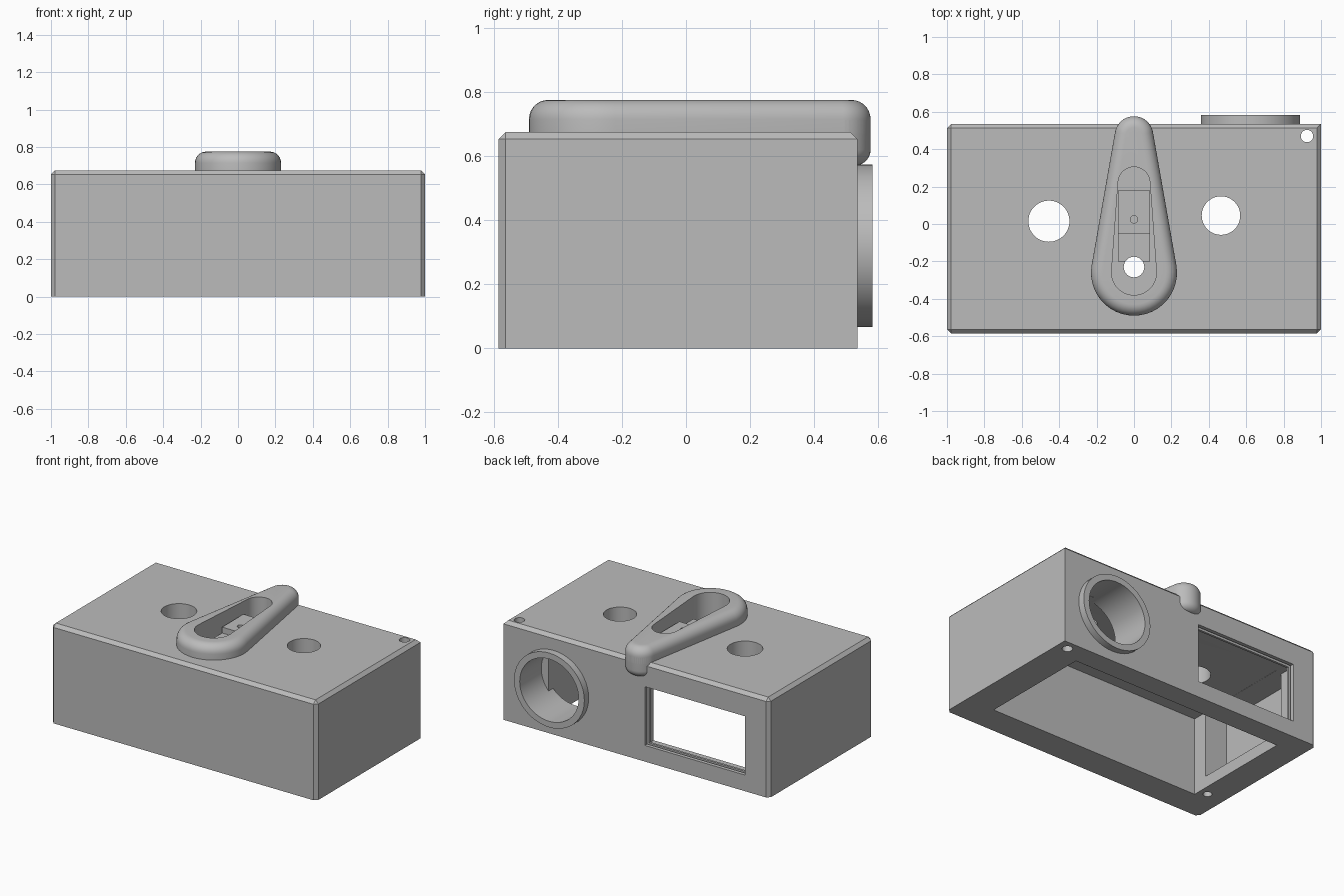
import bpy, bmesh
from math import sin, cos, pi, asin, radians
from mathutils import Matrix

cube = bpy.data.objects.get("Cube")
if cube:
    bpy.data.objects.remove(cube, do_unlink=True)

grey = bpy.data.materials.new("plain_grey")
grey.use_nodes = True
colour = (0.5, 0.5, 0.5, 1)
grey.diffuse_color = colour
grey.node_tree.nodes["Principled BSDF"].inputs["Base Color"].default_value = colour


def finish(name, bm):
    bmesh.ops.recalc_face_normals(bm, faces=bm.faces)
    mesh = bpy.data.meshes.new(name)
    bm.to_mesh(mesh)
    bm.free()
    mesh.materials.append(grey)
    obj = bpy.data.objects.new(name, mesh)
    bpy.context.collection.objects.link(obj)
    return obj


def box_mesh(x0, x1, y0, y1, z0, z1):
    bm = bmesh.new()
    bmesh.ops.create_cube(bm, size=1)
    bmesh.ops.scale(bm, vec=(x1 - x0, y1 - y0, z1 - z0), verts=bm.verts)
    bmesh.ops.translate(bm, vec=((x0 + x1) / 2, (y0 + y1) / 2, (z0 + z1) / 2), verts=bm.verts)
    return bm


def block(name, *bounds):
    return finish(name, box_mesh(*bounds))


def stack(name, rings):
    """Skin a pile of matching outlines, given as (points, z)."""
    bm = bmesh.new()
    loops = [[bm.verts.new((x, y, z)) for x, y in pts] for pts, z in rings]
    n = len(loops[0])
    for a, b in zip(loops, loops[1:]):
        for i in range(n):
            j = (i + 1) % n
            bm.faces.new((a[i], a[j], b[j], b[i]))
    bm.faces.new(loops[0])
    bm.faces.new(loops[-1])
    return finish(name, bm)


def circle(x, y, r, n=48):
    return [(x + r * cos(2 * pi * i / n), y + r * sin(2 * pi * i / n)) for i in range(n)]


def teardrop(y1, r1, y2, r2, n=24):
    a = asin((r1 - r2) / (y2 - y1))
    small = [a + (pi - 2 * a) * i / n for i in range(n + 1)]
    big = [pi - a + (pi + 2 * a) * i / n for i in range(n + 1)]
    return ([(r2 * cos(t), y2 + r2 * sin(t)) for t in small]
            + [(r1 * cos(t), y1 + r1 * sin(t)) for t in big])


def rod(name, x, y, r, z0, z1):
    return stack(name, [(circle(x, y, r), z0), (circle(x, y, r), z1)])


def oval_along_y(name, x, z, rx, rz, y0, y1):
    obj = rod(name, 0, 0, 1, 0, 1)
    obj.data.transform(Matrix(((rx, 0, 0, x), (0, 0, y1 - y0, y0), (0, rz, 0, z), (0, 0, 0, 1))))
    obj.data.flip_normals()
    return obj


def cut(target, cutter, keep=False):
    mod = target.modifiers.new("cut", "BOOLEAN")
    mod.operation = "DIFFERENCE"
    mod.solver = "EXACT"
    mod.object = cutter
    bpy.context.view_layer.objects.active = target
    bpy.ops.object.modifier_apply(modifier=mod.name)
    if not keep:
        bpy.data.objects.remove(cutter, do_unlink=True)


def smooth(obj):
    bpy.ops.object.select_all(action="DESELECT")
    obj.select_set(True)
    bpy.context.view_layer.objects.active = obj
    bpy.ops.object.shade_smooth_by_angle(angle=radians(30))


# Case body, chamfered on the top and on three upright edges
bm = box_mesh(-1, 1, -0.585, 0.535, 0, 0.675)
edges = []
for e in bm.edges:
    p, q = e.verts[0].co, e.verts[1].co
    top = min(p.z, q.z) > 0.6
    upright = abs(p.z - q.z) > 0.6 and not (p.x > 0 and p.y > 0)
    if top or upright:
        edges.append(e)
bmesh.ops.bevel(bm, geom=edges, offset=0.022, segments=1, affect="EDGES")
case = finish("case_body", bm)

# Hollow inside, side recess, and the room behind the window
cut(case, block("cavity", -0.81, 0.79, -0.39, 0.39, -0.1, 0.53))
cut(case, block("side_recess", -0.975, -0.7, -0.285, 0.37, 0.08, 0.529))
cut(case, block("window_room", -0.86, -0.03, 0.3, 0.475, 0.08, 0.528))

# Window with a glazing groove
cut(case, block("window", -0.82, -0.065, 0.45, 0.7, 0.11, 0.51))
cut(case, block("window_groove", -0.84, -0.045, 0.49, 0.51, 0.09, 0.525))

# Round holes in the lid and the screw holes
for x, y, r in ((-0.455, 0.015, 0.11), (0.465, 0.045, 0.103)):
    cut(case, rod("lid_hole", x, y, r, 0.45, 0.9))
cut(case, rod("corner_hole", 0.925, 0.47, 0.033, -0.1, 0.9))
cut(case, rod("screw_hole", -0.87, -0.34, 0.028, -0.1, 0.3))
cut(case, rod("shaft_hole", 0, -0.23, 0.055, 0.45, 0.9))
cut(case, oval_along_y("tube_seat", 0.623, 0.32, 0.24, 0.23, 0.35, 0.7))

# Round collar tube on the back
collar = oval_along_y("back_collar", 0.623, 0.32, 0.265, 0.253, 0.3, 0.582)
cut(collar, oval_along_y("collar_bore", 0.623, 0.32, 0.222, 0.212, 0.2, 0.7))

# Teardrop lever with a rounded top edge
fillet, steps = 0.06, 7
rings = [(teardrop(-0.26, 0.23, 0.473, 0.103), 0.67)]
for i in range(steps + 1):
    t = pi / 2 * i / steps
    off = fillet * (1 - cos(t))
    rings.append((teardrop(-0.26, 0.23 - off, 0.473, 0.103 - off), 0.715 + fillet * sin(t)))
lever = stack("lever", rings)

# Pocket through the lever into the lid
outline = teardrop(-0.26, 0.12, 0.22, 0.085)
pocket = stack("pocket", [(outline, 0.6), (outline, 0.9)])
cut(case, pocket, keep=True)
cut(lever, pocket)

# Hooked lever tip hanging over the back edge
rings = []
for i in range(steps + 1):
    t = pi / 2 * (1 - i / steps)
    rings.append((circle(0, 0.473, 0.103 - 0.05 * (1 - cos(t))), 0.62 - 0.05 * sin(t)))
rings.append((circle(0, 0.473, 0.103), 0.712))
tip = stack("lever_tip", rings)

# Stepped bridge inside the pocket
bridge = block("bridge_high", -0.085, 0.085, -0.05, 0.18, 0.59, 0.69)
cut(bridge, rod("pin_hole", 0, 0.025, 0.02, 0.64, 0.8))
low = block("bridge_low", -0.085, 0.085, -0.2, -0.05, 0.59, 0.65)
cut(low, rod("shaft_clearance", 0, -0.23, 0.055, 0.5, 0.9))

for part in (case, collar, lever, tip, bridge, low):
    smooth(part)
